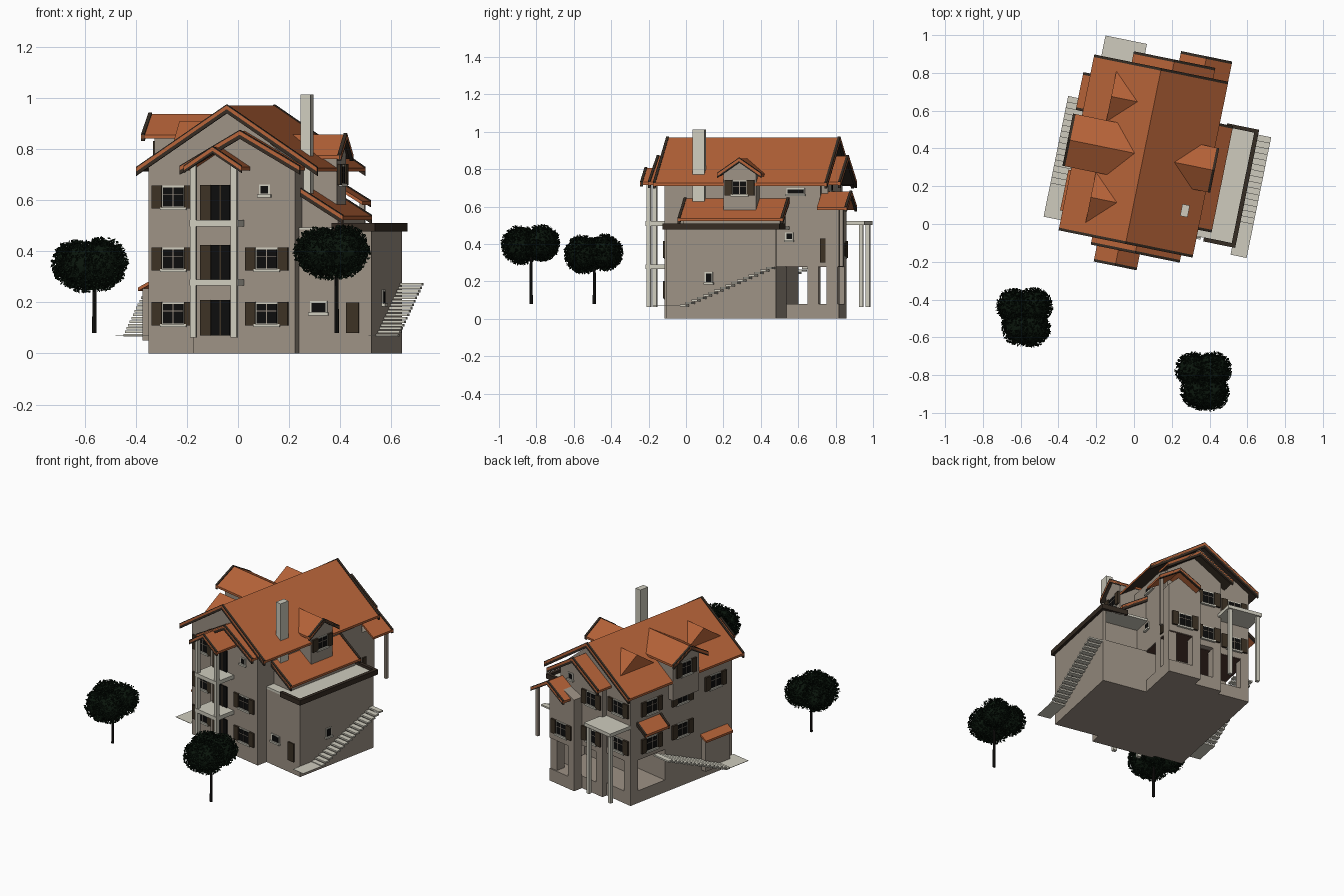
import bpy, bmesh, math, random
from mathutils import Matrix, Vector

if "Cube" in bpy.data.objects:
    bpy.data.objects.remove(bpy.data.objects["Cube"])

random.seed(4)
# The house is turned clockwise; build in its own axes (u right, v back)
M = Matrix.Translation((.05, .36, 0)) @ Matrix.Rotation(math.radians(-11.5), 4, 'Z')

def mat(name, c):
    m = bpy.data.materials.new(name)
    m.diffuse_color = (*c, 1)
    m.use_nodes = True
    m.node_tree.nodes["Principled BSDF"].inputs["Base Color"].default_value = m.diffuse_color
    return m

WALL = mat("taupe plaster", (.335, .285, .232))
ROOF = mat("terracotta tile", (.47, .125, .04))
DARK = mat("dark fascia", (.036, .025, .017))
TRIM = mat("pale stone", (.62, .60, .51))
GLASS = mat("black glass", (.004, .004, .004))
SHUT = mat("shutter brown", (.045, .031, .018))
SOFFIT = mat("red brown ceiling", (.085, .045, .034))
LEAF = mat("dark leaf green", (.003, .0075, .0035))
BARK = mat("bark", (.010, .009, .008))

def finish(name, bm, mats, rule=None):
    bmesh.ops.recalc_face_normals(bm, faces=bm.faces)
    for f in bm.faces:
        f.material_index = rule(f) if rule else 0
    me = bpy.data.meshes.new(name)
    bm.to_mesh(me)
    bm.free()
    for m in mats:
        me.materials.append(m)
    bpy.context.collection.objects.link(bpy.data.objects.new(name, me))

def prism(name, pts, axis, s0, s1, mats, rule=None):
    """Extrude a (side, z) profile along u or v."""
    bm = bmesh.new()
    put = (lambda a, z, s: M @ Vector((a, s, z))) if axis == 'v' else (lambda a, z, s: M @ Vector((s, a, z)))
    e0, e1 = [[bm.verts.new(put(a, z, s)) for a, z in pts] for s in (s0, s1)]
    bm.faces.new(e0)
    bm.faces.new(e1)
    for i in range(len(pts)):
        bm.faces.new((e0[i - 1], e0[i], e1[i], e1[i - 1]))
    finish(name, bm, mats, rule)

def box(name, u0, u1, v0, v1, z0, z1, m):
    prism(name, [(u0, z0), (u1, z0), (u1, z1), (u0, z1)], 'v', v0, v1, [m])

def tiled(name, line, axis, s0, s1, under, ends, t=.03):
    """Thin tiled slab along a ridge line with dark barge boards at the open ends."""
    def band(up, down):
        return [(a, z + up) for a, z in line] + [(a, z - down) for a, z in reversed(line)]
    prism(name, band(0, .014), axis, s0, s1, [ROOF, under], lambda f: 1 if f.normal.z < -.3 else 0)
    for e in ends:
        prism("barge_board", band(.005, t), axis, e - .007, e + .007, [DARK])

def roof(name, axis, c, h, ridge, eave, s0, s1, ends, under=DARK, t=.03):
    tiled(name, [(c - h, eave), (c, ridge), (c + h, eave)], axis, s0, s1, under, ends, t)

def gable_wall(name, axis, a0, a1, z0, eave, c, ridge, s0, s1):
    prism(name, [(a0, z0), (a1, z0), (a1, eave), (c, ridge), (a0, eave)], axis, s0, s1, [WALL])

def plate(name, side, p, a0, a1, z0, z1, t, m):
    """Thin plate on a wall; side F, B, L or R, p is the wall plane."""
    q = p + (t if side in 'BR' else -t)
    if side in 'FB':
        box(name, a0, a1, p, q, z0, z1, m)
    else:
        box(name, p, q, a0, a1, z0, z1, m)

def window(side, p, a, z, w=.08, h=.075, shutters=True):
    b = .007
    plate("window_frame", side, p, a - w/2 - b, a + w/2 + b, z - h/2 - b, z + h/2 + b, .005, TRIM)
    plate("window_sill", side, p, a - w/2 - .012, a + w/2 + .012, z - h/2 - .014, z - h/2 - .003, .014, TRIM)
    plate("window_glass", side, p, a - w/2, a + w/2, z - h/2, z + h/2, .007, GLASS)
    if shutters:
        plate("window_bar", side, p, a - .0015, a + .0015, z - h/2, z + h/2, .009, WALL)
        plate("window_bar", side, p, a - w/2, a + w/2, z + h*.12, z + h*.12 + .003, .009, WALL)
        for c in (a - w/2 - .025, a + w/2 + .025):
            plate("shutter", side, p, c - .02, c + .02, z - h/2 - .008, z + h/2 + .008, .012, SHUT)

# Main body: plinth, ground floor with open rear loggia, upper floors
box("plinth", -.325, .265, -.41, .42, 0, .08, WALL)
box("rear_plinth", -.12, .06, .42, .455, 0, .08, WALL)
box("porch_plinth", .055, .265, .42, .52, 0, .08, WALL)
box("ground_floor", -.325, .265, -.41, .14, .08, .28, WALL)
box("ground_floor_rear", -.085, .265, .14, .23, .08, .28, WALL)
gable_wall("upper_floors", 'v', -.325, .265, .28, .735, 0, .955, -.41, .42)
gable_wall("front_projection", 'v', -.14, .265, 0, .72, .06, .86, -.432, -.41)
gable_wall("rear_projection", 'v', -.12, .24, .28, .735, .06, .86, .42, .455)
gable_wall("porch_block", 'v', .055, .265, .28, .595, .2, .655, .42, .52)
box("loggia_ceiling", -.32, .26, .15, .418, .276, .281, SOFFIT)
box("porch_ceiling", .06, .26, .41, .515, .276, .281, SOFFIT)
for u, v in ((.238, .383), (.238, .486), (.082, .493), (-.093, .428), (-.298, .393)):
    box("loggia_pillar", u - .027, u + .027, v - .034, v + .027, .08, .28, WALL)

# Main roof and the nested gables at both ends
roof("main_roof", 'v', 0, .362, .97, .725, -.475, .475, (-.468, .468))
roof("front_gable_roof", 'v', .06, .24, .87, .73, -.515, -.41, (-.508,))
roof("balcony_roof", 'v', -.031, .116, .807, .73, -.60, -.43, (-.593,), ROOF, .024)
roof("rear_gable_roof", 'v', .06, .22, .87, .73, .42, .533, (.526,))
roof("rear_porch_roof", 'v', .223, .138, .68, .595, .42, .584, (.577,), ROOF, .022)
box("porch_post", .325, .345, .54, .56, .28, .60, WALL)

# Left dormers: one large cross gable, two small ones
roof("large_dormer_roof", 'u', .005, .141, .937, .855, -.41, -.045, (-.403,), DARK, .024)
gable_wall("large_dormer_wall", 'u', -.1, .11, .6, .86, .005, .925, -.364, -.15)
window('L', -.364, .005, .785, .07, .075)
for v in (-.27, .275):
    prism("small_dormer_roof", [(v - .14, .812), (v, .91), (v + .14, .812)], 'u', -.23, -.075, [ROOF])

# Right dormer and chimney
roof("right_dormer_roof", 'u', 0, .12, .857, .775, .165, .385, (.378,), DARK, .022)
gable_wall("right_dormer_wall", 'u', -.088, .088, .58, .78, 0, .845, .2, .362)
window('R', .362, 0, .70, .07, .065)
box("chimney", .253, .293, -.272, -.208, .6, 1.013, TRIM)

# Garage wing with rear recess, lean-to roof and terrace
box("garage", .265, .555, -.36, .236, 0, .28, WALL)
box("garage_upper", .265, .555, -.36, .12, .28, .485, WALL)
box("garage_recess_side", .535, .555, .12, .236, .28, .485, WALL)
box("terrace_floor", .265, .555, -.36, .25, .478, .493, TRIM)
for u0, u1, v0, v1 in ((.55, .573, -.38, .258), (.40, .573, -.38, -.358), (.40, .573, .238, .258)):
    box("terrace_parapet", u0, u1, v0, v1, .478, .51, DARK)
prism("lean_to_wall", [(.265, .485), (.41, .485), (.41, .53), (.265, .625)], 'v', -.30, .23, [WALL])
tiled("lean_to_roof", [(.262, .645), (.434, .537)], 'v', -.325, .25, DARK, (-.318, .243))
plate("garage_door", 'F', -.36, .455, .505, .08, .2, .008, SHUT)
window('F', -.36, .345, .18, .055, .035, False)
window('R', .555, -.13, .22, .03, .045, False)

# Front balconies with doors
for z in (.265, .497):
    box("balcony_slab", -.128, .06, -.575, -.43, z, z + .025, TRIM)
for u in (-.115, .048):
    box("balcony_column", u - .012, u + .012, -.572, -.548, .062, .74, TRIM)
for z0, z1 in ((.07, .21), (.29, .425), (.522, .66)):
    plate("balcony_door_glass", 'F', -.432, -.07, .005, z0, z1, .007, GLASS)
    plate("balcony_door_bar", 'F', -.432, -.036, -.03, z0, z1, .009, SHUT)
    plate("balcony_shutter", 'F', -.432, -.112, -.07, z0, z1, .012, SHUT)

# Front, rear, left and right windows
for z in (.155, .37, .612):
    window('F', -.41, -.225, z)
for z in (.155, .37):
    window('F', -.432, .153, z)
window('F', -.432, .143, .64, .03, .03, False)
for z in (.37, .61):
    window('B', .42, -.225, z)
    window('B', .455, -.03, z, .07)
window('B', .52, .16, .37)
window('B', .455, .15, .70, .03, .03, False)
for v, z in ((0, .37), (0, .585), (.25, .36), (.25, .6), (-.27, .6)):
    window('L', -.325, v, z)
window('R', .265, .285, .68, .085, .022, False)
window('R', .265, .25, .44, .03, .03, False)
plate("porch_side_shutter", 'R', .265, .418, .448, .3, .43, .008, SHUT)

# Rear pergola
box("pergola_slab", -.324, -.10, .42, .585, .50, .522, TRIM)
for u in (-.305, -.12):
    box("pergola_column", u - .011, u + .011, .553, .575, .062, .50, TRIM)

# Tiled awnings on the left wall
tiled("upper_awning", [(-.40, .47), (-.325, .525)], 'v', .17, .37, ROOF, (.175, .365), .018)
tiled("lower_awning", [(-.375, .258), (-.325, .285)], 'v', -.37, -.15, ROOF, ())
box("awning_store", -.36, -.325, -.36, -.16, .05, .255, WALL)

# Outside stairs on both flanks, with a flat path at the foot
STEPS = 16
for u0, u1 in ((.556, .643), (-.454, -.326)):
    box("stair_path", u0, u1, -.42, -.265, .069, .071, TRIM)
    for i in range(STEPS):
        v, z = -.27 + i * .5 / STEPS, .071 + i * .2 / (STEPS - 1)
        box("stair_tread", u0, u1, v, v + .033, z - .005, z + .005, TRIM)

# Trees: dense blobs covered with loose leaves, on thin trunks
LOBES = ((-.635, -.435, .35, .082), (-.53, -.435, .355, .085), (-.60, -.545, .34, .088), (-.545, -.55, .345, .088))

def rnd():
    return Vector([random.gauss(0, 1) for _ in range(3)]).normalized()

def tree(dx, dy, dz):
    bm = bmesh.new()
    for x, y, z, r in LOBES:
        c = Vector((x + dx, y + dy, z + dz))
        bmesh.ops.create_icosphere(bm, subdivisions=2, radius=r, matrix=Matrix.Translation(c))
        for _ in range(900):
            p, a = c + rnd() * r * random.uniform(.95, 1.17), rnd() * .009
            b = a.orthogonal().normalized() * .006
            bm.faces.new([bm.verts.new(p + k) for k in (a, b, -a, -b)])
    finish("tree_crown", bm, [LEAF])
    bm = bmesh.new()
    h = .22 + dz
    bmesh.ops.create_cone(bm, cap_ends=True, segments=8, radius1=.009, radius2=.007, depth=h,
                          matrix=Matrix.Translation((-.562 + dx, -.49 + dy, .08 + h / 2)))
    finish("tree_trunk", bm, [BARK])

tree(0, 0, 0)
tree(.948, -.338, .05)
